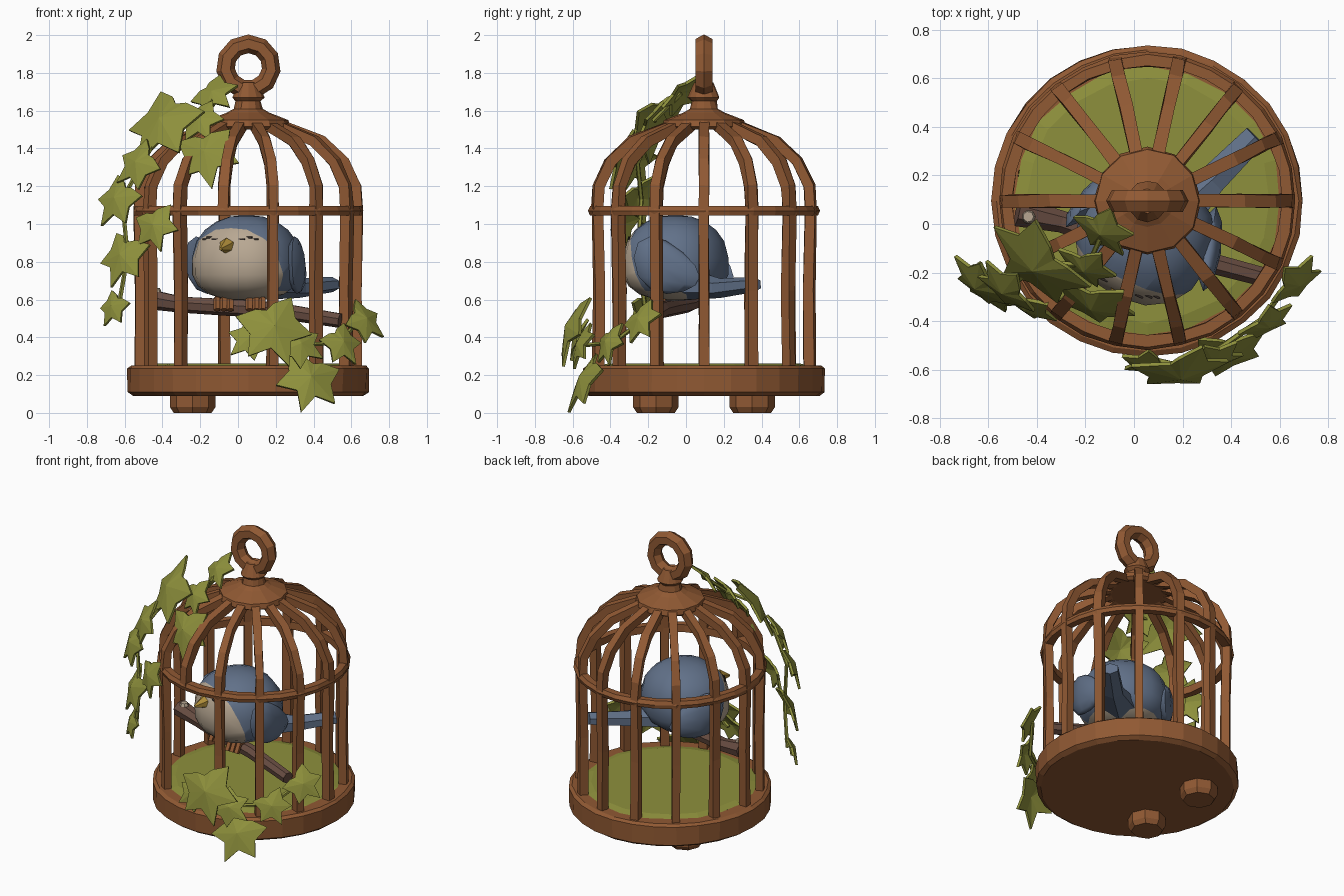
import bpy, bmesh, math, random
from mathutils import Vector, Matrix
from mathutils.bvhtree import BVHTree

random.seed(4)
if "Cube" in bpy.data.objects:
    bpy.data.objects.remove(bpy.data.objects["Cube"])

CX, CY = 0.055, 0.095          # cage axis
CENTRE = Vector((CX, CY, 0))
BARS = 14


def material(name, rgb):
    m = bpy.data.materials.new(name)
    m.use_nodes = True
    m.diffuse_color = (*rgb, 1)
    m.node_tree.nodes["Principled BSDF"].inputs["Base Color"].default_value = (*rgb, 1)
    return m


WOOD = material("carved wood", (0.28, 0.10, 0.033))
BRANCH = material("branch bark", (0.14, 0.075, 0.055))
LEAF = material("leaf green", (0.27, 0.28, 0.045))
BLUE = material("feather blue", (0.12, 0.165, 0.25))
CREAM = material("feather cream", (0.48, 0.39, 0.29))
BEAK = material("beak ochre", (0.42, 0.26, 0.04))
DARK = material("eye dark", (0.03, 0.022, 0.02))


def finish(bm, name, *mats, smooth=None):
    bmesh.ops.recalc_face_normals(bm, faces=bm.faces)
    me = bpy.data.meshes.new(name)
    bm.to_mesh(me)
    bm.free()
    for m in mats:
        me.materials.append(m)
    ob = bpy.data.objects.new(name, me)
    bpy.context.collection.objects.link(ob)
    if smooth:
        bpy.ops.object.select_all(action='DESELECT')
        ob.select_set(True)
        bpy.context.view_layer.objects.active = ob
        bpy.ops.object.shade_smooth_by_angle(angle=math.radians(smooth))
    return ob


def lathe(bm, profile, sides, centre=CENTRE, closed=False, jitter=0):
    """Revolve (radius, height) points; cap the ends unless the profile is closed."""
    rings = []
    for r, z in profile:
        rings.append([bm.verts.new(centre + Vector((
            (r + random.uniform(-jitter, jitter)) * math.cos(math.tau * i / sides),
            (r + random.uniform(-jitter, jitter)) * math.sin(math.tau * i / sides), z)))
            for i in range(sides)])
    pairs = list(zip(rings, rings[1:])) + ([(rings[-1], rings[0])] if closed else [])
    for a, b in pairs:
        for i in range(sides):
            j = (i + 1) % sides
            bm.faces.new((a[i], a[j], b[j], b[i]))
    if not closed:
        bm.faces.new(rings[0])
        bm.faces.new(rings[-1])


def tube(bm, path, ref, sizes, sides=4, closed=False):
    """Sweep a polygon along a path; sizes hold half width (along ref) and half height."""
    path = [Vector(p) for p in path]
    n = len(path)
    rings = []
    for k, p in enumerate(path):
        a = path[(k - 1) % n] if closed else path[max(k - 1, 0)]
        b = path[(k + 1) % n] if closed else path[min(k + 1, n - 1)]
        t = (b - a).normalized()
        up = t.cross(Vector(ref)).normalized()
        side = up.cross(t)
        w, h = sizes[k] if isinstance(sizes, list) else sizes
        f = 1 / math.cos(math.pi / sides)
        ang = [math.tau * (i + 0.5) / sides for i in range(sides)]
        rings.append([bm.verts.new(p + side * w * f * math.cos(q) + up * h * f * math.sin(q))
                      for q in ang])
    for a, b in list(zip(rings, rings[1:])) + ([(rings[-1], rings[0])] if closed else []):
        for i in range(sides):
            j = (i + 1) % sides
            bm.faces.new((a[i], a[j], b[j], b[i]))
    if not closed:
        bm.faces.new(rings[0])
        bm.faces.new(rings[-1])


# Base tray, moss floor and feet
bm = bmesh.new()
lathe(bm, [(0.61, 0.09), (0.64, 0.11), (0.64, 0.235), (0.62, 0.25), (0.54, 0.25), (0.54, 0.2)], 28, jitter=0.004)
finish(bm, "base_tray", WOOD)
bm = bmesh.new()
lathe(bm, [(0.55, 0.21), (0.55, 0.25), (0.5, 0.262)], 20, jitter=0.008)
finish(bm, "moss_floor", LEAF)
for label, y in (("front", -0.16), ("back", 0.35)):
    bm = bmesh.new()
    lathe(bm, [(0.1, 0), (0.12, 0.03), (0.12, 0.1)], 8, Vector((-0.24, y, 0)))
    finish(bm, label + "_foot", WOOD)

# Cage bars: upright and dome rib in one sweep; the doorway lacks its upright
DOME = [(0.58, 1.07), (0.572, 1.2), (0.51, 1.33), (0.39, 1.44), (0.17, 1.525)]
for i in range(BARS):
    a = math.tau * i / BARS
    out = Vector((math.cos(a), math.sin(a), 0))
    profile = DOME if i == 10 else [(0.575, 0.23), (0.572, 0.65)] + DOME
    bm = bmesh.new()
    tube(bm, [CENTRE + out * r + Vector((0, 0, z)) for r, z in profile],
         (-out.y, out.x, 0), (0.026, 0.026))
    for v in bm.verts:
        v.co += Vector([random.uniform(-0.004, 0.004) for _ in range(3)])
    finish(bm, "cage_bar_%d" % (i + 1), WOOD)

# Hoop around the cage
bm = bmesh.new()
lathe(bm, [(0.555, 1.045), (0.605, 1.045), (0.612, 1.07), (0.6, 1.095), (0.555, 1.095)],
      BARS * 2, closed=True, jitter=0.004)
finish(bm, "cage_hoop", WOOD)

# Cap, neck and hanging ring
bm = bmesh.new()
lathe(bm, [(0.2, 1.5), (0.222, 1.515), (0.215, 1.55), (0.11, 1.59), (0.075, 1.61),
           (0.065, 1.65), (0.085, 1.67), (0.05, 1.75)], 12, jitter=0.004)
finish(bm, "cap", WOOD)
bm = bmesh.new()
tube(bm, [(CX + 0.122 * math.sin(q), CY, 1.832 + 0.122 * math.cos(q))
          for q in [math.tau * i / 11 for i in range(11)]], (0, 1, 0), (0.046, 0.043), 6, True)
finish(bm, "hanging_ring", WOOD)

# Perch branch with a pale cut knot
bm = bmesh.new()
tube(bm, [(-0.48, 0.05, 0.605), (-0.3, 0.01, 0.575), (-0.05, -0.07, 0.56), (0.2, -0.13, 0.545),
          (0.54, -0.22, 0.49)], (0, 0, 1), [(0.05, 0.055), (0.04, 0.042), (0.042, 0.042),
          (0.04, 0.04), (0.036, 0.036)], 7)
finish(bm, "perch", BRANCH)
bm = bmesh.new()
lathe(bm, [(0.03, 0.64), (0.022, 0.66)], 7, Vector((-0.435, 0.03, 0)))
finish(bm, "perch_knot", CREAM)

# Bird body: rounded, broad at the bottom, cream face and belly
BIRD = Matrix.Translation((0.045, -0.055, 0.82)) @ Matrix.Rotation(math.radians(-25), 4, 'Z')


def soften(c, power):
    return math.copysign(abs(c) ** power, c)


bm = bmesh.new()
bmesh.ops.create_uvsphere(bm, u_segments=16, v_segments=10, radius=1)
for v in bm.verts:
    x, y, z = v.co
    k = 1 - 0.13 * z
    v.co = (0.285 * k * soften(x, 0.9), 0.272 * k * soften(y, 0.9), 0.228 * soften(z, 0.8))
face_n = Vector((0, -1, -0.35))
face_p, belly_z = Vector((0, -0.14, 0)), -0.175
for co, no in ((face_p, face_n), (Vector((0, 0, belly_z)), Vector((0, 0, 1)))):
    bmesh.ops.bisect_plane(bm, geom=bm.verts[:] + bm.edges[:] + bm.faces[:], plane_co=co, plane_no=no)
for f in bm.faces:
    c = f.calc_center_median()
    f.material_index = int((c - face_p).dot(face_n) > 0 or c.z < belly_z)
surface = BVHTree.FromBMesh(bm)
finish(bm, "bird_body", BLUE, CREAM, smooth=40).matrix_world = BIRD

# Wings and eyes, mirrored
for side, s in (("left", 1), ("right", -1)):
    bm = bmesh.new()
    bmesh.ops.create_uvsphere(bm, u_segments=8, v_segments=6, radius=1)
    for v in bm.verts:
        x, y, z = v.co
        v.co = (s * (0.262 - 0.05 * y) + 0.05 * x, 0.07 + 0.17 * y, -0.05 + 0.14 * z * (1 - 0.3 * y) - 0.05 * y)
    finish(bm, side + "_wing", BLUE, smooth=40).matrix_world = BIRD
    bm = bmesh.new()
    for lift, reach in ((0, 0.08), (0.008, 0.115), (0, 0.145)):
        x, z = s * reach, 0.1 + lift
        hit = surface.ray_cast(Vector((x, -1, z)), Vector((0, 1, 0)))[0]
        bmesh.ops.create_cube(bm, size=1, matrix=Matrix.Translation(hit)
                              @ Matrix.Diagonal((0.034, 0.008, 0.009, 1)))
    finish(bm, side + "_eye", DARK).matrix_world = BIRD
    # Toes gripping the perch
    bm = bmesh.new()
    for t in (-0.035, 0, 0.035):
        p = Vector((0.01 + s * 0.085 + t, -0.1 - s * 0.03, 0.59))
        tube(bm, [p + Vector((0, 0.02, 0.015)), p + Vector((0, -0.045, 0.01)),
                  p + Vector((0, -0.075, -0.045))], (1, 0, 0), (0.016, 0.016), 5)
    finish(bm, side + "_toes", WOOD)

# Beak and tail
tip = surface.ray_cast(Vector((0, -1, 0.055)), Vector((0, 1, 0)))[0]
bm = bmesh.new()
bmesh.ops.create_cone(bm, cap_ends=True, segments=6, radius1=0.045, radius2=0.008, depth=0.08,
                      matrix=Matrix.Translation(tip + Vector((0, -0.025, 0)))
                      @ Matrix.Rotation(math.radians(100), 4, 'X'))
finish(bm, "beak", BEAK).matrix_world = BIRD
bm = bmesh.new()
tube(bm, [(0.14, 0.02, 0.68), (0.32, 0.18, 0.66), (0.5, 0.36, 0.68)], (-0.7, 0.7, 0),
     [(0.12, 0.07), (0.06, 0.045), (0.05, 0.035)], 6)
finish(bm, "tail", BLUE)

# Ivy leaves: lobed outline, folded along the midrib
HALF = [(0, 0.58), (0.15, 0.26), (0.48, 0.24), (0.34, -0.04), (0.42, -0.36), (0.13, -0.34), (0, -0.27)]


def leaf(name, pos, size, roll, tilt):
    out = Vector((pos[0] - CX, pos[1] - CY, 0)).normalized()
    n = (out + Vector((0, -0.6, tilt))).normalized()
    down = Vector((0, 0, -1))
    y = (down - n * down.dot(n)).normalized()
    y = Matrix.Rotation(math.radians(roll), 3, n) @ y
    frame = Matrix((y.cross(n), y, n)).transposed().to_4x4()
    bm = bmesh.new()
    outline = HALF + [(-x, q) for x, q in reversed(HALF[1:-1])]
    rim = [bm.verts.new((x, q, -0.35 * x * x - 0.3 * max(q, 0) ** 2)) for x, q in outline]
    mid = bm.verts.new((0, 0, 0.07))
    for a, b in zip(rim, rim[1:] + rim[:1]):
        bm.faces.new((mid, a, b))
    bm.transform(Matrix.Translation(pos) @ frame @ Matrix.Scale(size, 4))
    ob = finish(bm, name, LEAF)
    thick = ob.modifiers.new("thickness", 'SOLIDIFY')
    thick.thickness, thick.offset = 0.016, 0


UPPER = [((-0.13, -0.03, 1.69), 0.25, 60, 1.2), ((-0.4, -0.17, 1.54), 0.44, -20, 1.0),
         ((-0.17, -0.33, 1.37), 0.34, 15, 0.8), ((-0.53, -0.27, 1.32), 0.27, -50, 0.7),
         ((-0.64, -0.25, 1.13), 0.28, -30, 0.6), ((-0.44, -0.34, 0.99), 0.25, 20, 0.5),
         ((-0.61, -0.27, 0.83), 0.3, -15, 0.6), ((-0.66, -0.23, 0.56), 0.19, -25, 0.5),
         ((-0.2, -0.18, 1.55), 0.24, 35, 1.0)]
LOWER = [((0.19, -0.61, 0.45), 0.38, 20, 0.7), ((0.38, -0.54, 0.18), 0.34, -20, 0.9),
         ((0.55, -0.41, 0.37), 0.23, 30, 0.7), ((0.67, -0.24, 0.49), 0.24, 50, 0.8),
         ((0.06, -0.58, 0.39), 0.22, -50, 0.7), ((0.33, -0.56, 0.36), 0.24, 60, 0.7)]
for label, cluster in (("upper", UPPER), ("lower", LOWER)):
    for i, spec in enumerate(cluster):
        leaf("%s_ivy_leaf_%d" % (label, i + 1), *spec)

# Thin vines tucked behind the leaves
for label, cluster, order in (("upper", UPPER, (0, 8, 1, 3, 4, 6, 7)), ("lower", LOWER, (4, 0, 5, 2, 3))):
    bm = bmesh.new()
    tube(bm, [Vector(cluster[i][0]).lerp(Vector((CX, CY, cluster[i][0][2])), 0.04) for i in order],
         (0.3, 1, 0.1), (0.01, 0.01), 5)
    finish(bm, label + "_vine", LEAF)
